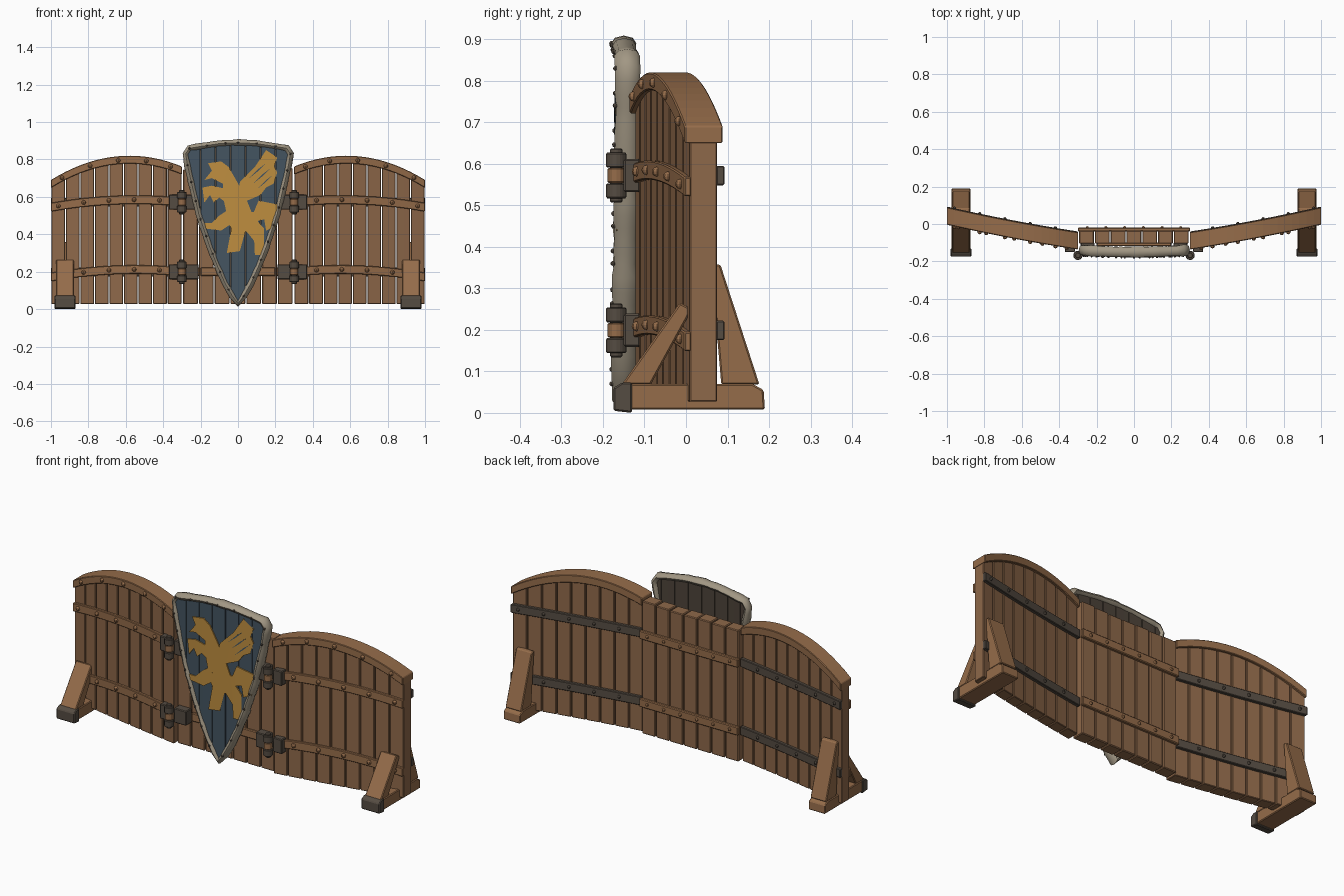
import bpy, bmesh, math, random
from mathutils import Vector

random.seed(4)
if "Cube" in bpy.data.objects:
    bpy.data.objects.remove(bpy.data.objects["Cube"], do_unlink=True)


def material(name, rgb):
    m = bpy.data.materials.new(name)
    m.use_nodes = True
    m.diffuse_color = (*rgb, 1)
    m.node_tree.nodes["Principled BSDF"].inputs["Base Color"].default_value = (*rgb, 1)
    return m


plank_wood = material("plank wood", (.27, .138, .067))
trim_wood = material("trim wood", (.30, .15, .068))
iron = material("dark iron", (.091, .072, .055))
blue = material("slate blue paint", (.058, .09, .12))
gold = material("gold paint", (.52, .27, .05))
steel = material("pale rim metal", (.36, .31, .23))
backing = material("dark backing wood", (.075, .057, .042))


def finish(name, bm, mat, bevel=0):
    bmesh.ops.recalc_face_normals(bm, faces=bm.faces)
    me = bpy.data.meshes.new(name)
    bm.to_mesh(me)
    bm.free()
    me.materials.append(mat)
    ob = bpy.data.objects.new(name, me)
    bpy.context.collection.objects.link(ob)
    if bevel:
        mod = ob.modifiers.new("soft edges", "BEVEL")
        mod.width, mod.segments, mod.limit_method = bevel, 1, "ANGLE"
    return ob


def strip(name, x0, x1, steps, section, mat, side=1, bevel=.003):
    """Loft a rectangle along x; section(x) gives y low, y high, z low, z high."""
    bm = bmesh.new()
    rings = []
    for i in range(steps + 1):
        x = x0 + (x1 - x0) * i / steps
        ya, yb, za, zb = section(x)
        rings.append([bm.verts.new((side * x, y, z))
                      for y, z in ((ya, za), (yb, za), (yb, zb), (ya, zb))])
    for a, b in zip(rings, rings[1:]):
        for k in range(4):
            bm.faces.new((a[k], a[k - 1], b[k - 1], b[k]))
    bm.faces.new(rings[0])
    bm.faces.new(rings[-1])
    return finish(name, bm, mat, bevel)


def box(name, x, y, z, mat, side=1, bevel=.004):
    return strip(name, x[0], x[1], 1, lambda _: (*y, *z), mat, side, bevel)


def prism(name, yz, x0, x1, mat, side):
    """Extrude a side profile along x."""
    bm = bmesh.new()
    face = bm.faces.new([bm.verts.new((side * x0, y, z)) for y, z in yz])
    new = bmesh.ops.extrude_face_region(bm, geom=[face])["geom"]
    verts = [v for v in new if isinstance(v, bmesh.types.BMVert)]
    bmesh.ops.translate(bm, verts=verts, vec=(side * (x1 - x0), 0, 0))
    return finish(name, bm, mat, .004)


def rivet(name, x, y, z, mat, r=.012):
    bm = bmesh.new()
    bmesh.ops.create_uvsphere(bm, u_segments=8, v_segments=6, radius=r)
    bmesh.ops.translate(bm, verts=bm.verts, vec=(x, y, z))
    return finish(name, bm, mat)


def cylinder(name, x, y, z, r, height, mat):
    bm = bmesh.new()
    bmesh.ops.create_cone(bm, cap_ends=True, segments=12, radius1=r, radius2=r, depth=height)
    bmesh.ops.translate(bm, verts=bm.verts, vec=(x, y, z))
    return finish(name, bm, mat, .003)


SHIELD_Y = -.15


def bow(x):
    return SHIELD_Y + .12 * x * x


def plate(name, outline, front, back, mat, x0=-1, x1=1):
    """Flat outline in hundredths, clipped to x0..x1, thickened and bowed with the shield."""
    bm = bmesh.new()
    bm.faces.new([bm.verts.new((x / 100, 0, z / 100)) for x, z in outline])
    bmesh.ops.triangulate(bm, faces=bm.faces[:])
    cuts = [(x0, True, False), (x1, False, True)]
    cuts += [(k * .05, False, False) for k in range(-5, 6)]
    for x, inner, outer in cuts:
        bmesh.ops.bisect_plane(bm, geom=bm.verts[:] + bm.edges[:] + bm.faces[:], dist=1e-5,
                               plane_co=(x, 0, 0), plane_no=(1, 0, 0),
                               clear_inner=inner, clear_outer=outer)
    new = bmesh.ops.extrude_face_region(bm, geom=bm.faces[:])["geom"]
    moved = {v for v in new if isinstance(v, bmesh.types.BMVert)}
    for v in bm.verts:
        v.co.y = bow(v.co.x) + (front if v in moved else back)
    return finish(name, bm, mat)


# Wing layout: the wings sweep back and carry an arched top
def mid(x):
    t = (x - .3) / .7
    return -.09 + .108 * t + .025 * t * t


def arch(x):
    return .82 - .735 * (x - .58) ** 2


def strap_height(x, base):
    return base - .2 * (x - .55) ** 2


for s, label in ((1, "left"), (-1, "right")):
    # Wing planks and arched cap
    width = .7 / 9
    for i in range(9):
        a = .3 + i * width
        strip(f"{label}_wing_plank", a + .003, a + width - .002, 2,
              lambda x: (mid(x) - .033, mid(x) + .033, .027, arch(x) - .035), plank_wood, s)
    strip(f"{label}_wing_cap", .3, 1, 18,
          lambda x: (mid(x) - .046, mid(x) + .046, arch(x) - .042, arch(x)), trim_wood, s)
    for x in (.36, .49, .64, .79, .94):
        rivet(f"{label}_cap_rivet", s * x, mid(x) - .046, arch(x) - .022, trim_wood)

    # Front wooden straps, rear iron straps and hinges at two heights
    for base in (.585, .212):
        strip(f"{label}_front_strap", .34, 1, 12,
              lambda x: (mid(x) - .047, mid(x) - .03, strap_height(x, base) - .023,
                         strap_height(x, base) + .023), trim_wood, s)
        strip(f"{label}_rear_strap", .3, 1, 8,
              lambda x: (mid(x) + .03, mid(x) + .05, base - .037, base + .01), iron, s)
        for i in range(5):
            x = .42 + i * .135
            rivet(f"{label}_front_strap_rivet", s * x, mid(x) - .048, strap_height(x, base), trim_wood)
            rivet(f"{label}_rear_strap_rivet", s * x, mid(x) + .05, base - .013, iron, .009)

        h = base - .013
        box(f"{label}_hinge_outer_plate", (.315, .37), (-.15, -.11), (h - .04, h + .04), iron, s)
        box(f"{label}_hinge_inner_plate", (.21, .285), (-.15, -.1), (h - .04, h + .04), iron, s)
        cylinder(f"{label}_hinge_pin", s * .3, -.168, h, .015, .13, iron)
        cylinder(f"{label}_hinge_middle", s * .3, -.168, h, .021, .036, trim_wood)
        for dz in (-.037, .037):
            cylinder(f"{label}_hinge_knuckle", s * .3, -.168, h + dz, .025, .036, iron)

    # Stand: foot, iron toe and two braces
    prism(f"{label}_foot", [(-.165, .008), (.19, .008), (.187, .055), (.16, .07), (-.15, .07)],
          .875, .975, trim_wood, s)
    prism(f"{label}_foot_toe", [(-.175, .005), (-.13, 0), (-.13, .073), (-.155, .073), (-.175, .06)],
          .87, .98, iron, s)
    prism(f"{label}_front_brace", [(-.155, .068), (-.085, .068), (.015, .25), (-.015, .265)],
          .877, .973, trim_wood, s)
    prism(f"{label}_rear_brace", [(.06, .36), (.083, .357), (.177, .068), (.085, .068)],
          .877, .973, trim_wood, s)

# Centre panel
for i in range(7):
    a = -.295 + i * .0843
    box("centre_plank", (a + .002, a + .081), (-.105, -.035), (.027, .75 + random.uniform(-.006, .004)),
        plank_wood)
for z in (.572, .2):
    box("centre_rear_strap", (-.3, .3), (-.04, -.02), (z - .023, z + .023), trim_wood)
    box("centre_front_strap", (-.2, .2), (-.118, -.1), (z - .023, z + .023), trim_wood)
    for i in range(6):
        rivet("centre_strap_rivet", -.25 + i * .1, -.02, z, trim_wood, .009)

# Shield: outline, slats on both faces and a hammered rim
half = [(28, 83), (27, 77), (25, 68), (21, 51), (18, 42), (15, 33), (11, 23), (7, 14), (3, 7)]
top = [(10, 88.5), (20, 87), (26, 86)]
right = top + half
outline = [(0, 89)] + right + [(0, 3)] + [(-x, z) for x, z in reversed(right)]
for i in range(7):
    a = -.28 + i * .08
    plate("shield_front_slat", outline, -.016, 0, blue, a + .002, a + .078)
for i in range(8):
    a = -.32 + i * .08
    plate("shield_back_slat", outline, 0, .015, backing, a + .002, a + .078)

curve = bpy.data.curves.new("shield_rim", "CURVE")
curve.dimensions = "3D"
curve.bevel_depth, curve.bevel_resolution = .018, 2
spline = curve.splines.new("POLY")
path = []
for p, q in zip(outline, outline[1:] + outline[:1]):
    p, q = Vector(p) / 100, Vector(q) / 100
    n = max(1, round((q - p).length / .035))
    path += [p.lerp(q, k / n) for k in range(n)]
spline.points.add(len(path) - 1)
for pt, p in zip(spline.points, path):
    pt.co = (p.x, 0, p.y, 1)
    pt.radius = random.uniform(.88, 1.1)
spline.use_cyclic_u = True
rim = bpy.data.objects.new("shield_rim", curve)
bpy.context.collection.objects.link(rim)
bpy.ops.object.select_all(action="DESELECT")
rim.select_set(True)
bpy.context.view_layer.objects.active = rim
bpy.ops.object.convert(target="MESH")
rim = bpy.context.view_layer.objects.active
for v in rim.data.vertices:
    v.co.y = bow(v.co.x) + v.co.y * 1.6
rim.data.materials.clear()
rim.data.materials.append(steel)
bpy.ops.object.shade_smooth_by_angle(angle=math.radians(50))
for p in path[::3]:
    rivet("rim_rivet", p.x, bow(p.x) - .029, p.y, iron, .006)

# Painted winged beast
emblem = {
    "body": [(-18, 69), (-14, 74), (-16, 78), (-9, 79), (-5, 76), (-1, 69), (4, 60), (8, 50), (7, 42),
             (-2, 40), (-5, 46), (-4, 52), (-8, 60), (-8, 67), (-14, 70)],
    "upper_claw": [(-5, 64), (-14, 66), (-19, 65), (-18, 57), (-15, 61), (-13, 57), (-12, 61), (-5, 56)],
    "lower_claw": [(-4, 54), (-10, 50), (-12, 46), (-19, 46), (-17, 43), (-9, 42), (-3, 46)],
    "left_leg": [(-3, 46), (4, 42), (0, 36), (1, 31), (-6, 30), (-3, 37)],
    "right_leg": [(2, 44), (8, 50), (14, 43), (12, 36), (14, 29), (9, 29), (9, 36), (5, 41)],
    "tail": [(5, 52), (12, 52), (11, 58), (21, 56), (17, 51), (20, 44), (15, 42), (14, 48), (6, 46)],
    "wing": [(0, 60), (1, 68), (9, 76), (15, 85), (17, 81), (21, 81), (19, 77), (21, 73), (18, 71),
             (19, 67), (15, 65), (12, 61), (5, 58)],
}
for part, points in emblem.items():
    plate(f"emblem_{part}", points, -.022, -.015, gold)
for i in range(3):
    x, z = 6 + i * 2, 70 - i * 3
    plate("emblem_feather_gap", [(x, z), (x + 5, z + 4), (x + 9, z + 8), (x + 5, z + 5)], -.024, -.021, blue)
